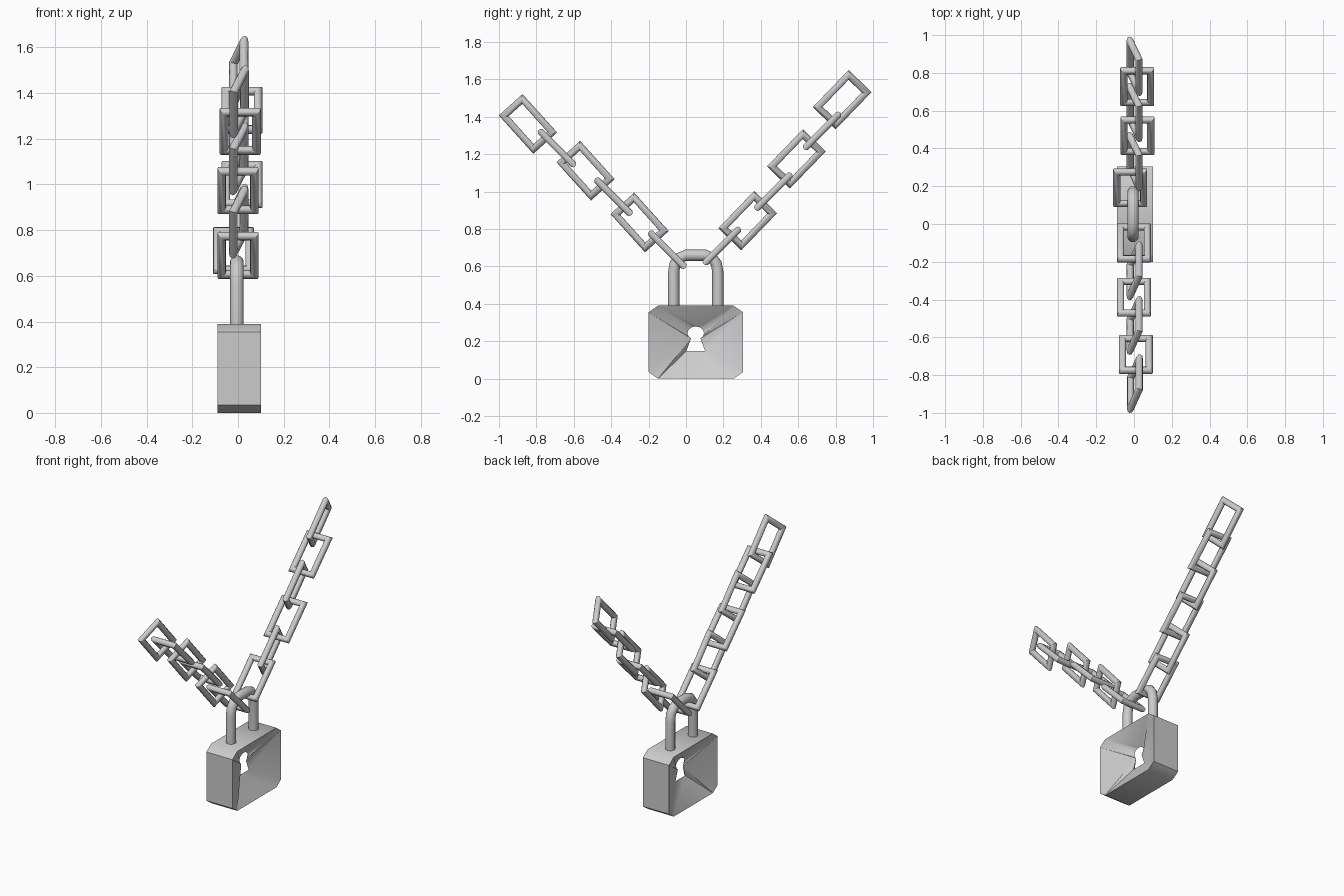
import bpy, bmesh
from math import sin, cos, pi, radians, atan2
from mathutils import Vector, Matrix

if "Cube" in bpy.data.objects:
    bpy.data.objects.remove(bpy.data.objects["Cube"])


def finish(name, bm, angle):
    bmesh.ops.recalc_face_normals(bm, faces=bm.faces)
    me = bpy.data.meshes.new(name)
    bm.to_mesh(me)
    bm.free()
    ob = bpy.data.objects.new(name, me)
    bpy.context.collection.objects.link(ob)
    bpy.ops.object.select_all(action='DESELECT')
    bpy.context.view_layer.objects.active = ob
    ob.select_set(True)
    bpy.ops.object.shade_smooth_by_angle(angle=radians(angle))
    return ob


# Lock body: chamfered block whose two faces sink to a see-through keyhole
outline = [(0.305, 0.035), (0.305, 0.355), (0.255, 0.39), (-0.15, 0.39),
           (-0.2, 0.355), (-0.2, 0.035), (-0.15, 0), (0.255, 0)]
keyhole = [(0.052 + 0.044 * cos(a), 0.244 + 0.035 * sin(a))
           for a in (radians(-55 + 290 * i / 12) for i in range(13))]
keyhole += [(0.002, 0.148), (0.102, 0.148)]


def angle_of(p):
    return atan2(p[1] - 0.2, p[0] - 0.052)


def nearest_corner(p):
    return min(range(8), key=lambda j: abs(
        (angle_of(p) - angle_of(outline[j]) + pi) % (2 * pi) - pi))


bm = bmesh.new()
faces_x = [[bm.verts.new((x, y, z)) for y, z in outline] for x in (0.1, -0.09)]
hole = [bm.verts.new((0.005, y, z)) for y, z in keyhole]
for i in range(8):
    j = (i + 1) % 8
    bm.faces.new((faces_x[0][i], faces_x[0][j], faces_x[1][j], faces_x[1][i]))
for rim in faces_x:
    for a in range(len(hole)):
        b = (a + 1) % len(hole)
        oa, ob_ = nearest_corner(keyhole[a]), nearest_corner(keyhole[b])
        steps = (ob_ - oa) % 8
        # fan between neighbouring corners, then close with one triangle
        for s in range(steps):
            bm.faces.new((hole[a], rim[(oa + s) % 8], rim[(oa + s + 1) % 8]))
        bm.faces.new((hole[a], rim[ob_], hole[b]))
finish("lock_body", bm, 35)

# Shackle: round bar swept along an arch
path = [(-0.066, 0.37), (-0.066, 0.57), (-0.058, 0.615), (-0.035, 0.645), (0.0, 0.66),
        (0.104, 0.66), (0.139, 0.645), (0.162, 0.615), (0.17, 0.57), (0.17, 0.37)]
bm = bmesh.new()
rings = []
for i, p in enumerate(path):
    q, r = path[max(i - 1, 0)], path[min(i + 1, len(path) - 1)]
    t = Vector((0, r[0] - q[0], r[1] - q[1])).normalized()
    n = Vector((0, -t.z, t.y))
    rings.append([bm.verts.new(Vector((-0.005, *p)) + 0.03 * (
        cos(2 * pi * k / 16) * n + sin(2 * pi * k / 16) * Vector((1, 0, 0))))
        for k in range(16)])
for A, B in zip(rings, rings[1:]):
    for k in range(16):
        m = (k + 1) % 16
        bm.faces.new((A[k], A[m], B[m], B[k]))
bm.faces.new(rings[0])
bm.faces.new(rings[-1])
finish("shackle", bm, 40)


# Chain link: rectangular frame of round bar with mitred corners
def link(name, centre, tilt, twist, length=0.276, width=0.18, r=0.019, n=10):
    c, s = cos(radians(tilt)), sin(radians(tilt))
    long = Vector((0, c, s))
    side = cos(radians(twist)) * Vector((0, -s, c)) + sin(radians(twist)) * Vector((1, 0, 0))
    up = long.cross(side)
    bm = bmesh.new()
    rings = []
    for sx, sy in ((1, 1), (-1, 1), (-1, -1), (1, -1)):
        ring = []
        for k in range(n):
            o, h = r * cos(2 * pi * k / n), r * sin(2 * pi * k / n)
            ring.append(bm.verts.new(
                Vector(centre) + long * sx * (length / 2 - r + o)
                + side * sy * (width / 2 - r + o) + up * h))
        rings.append(ring)
    for i in range(4):
        A, B = rings[i], rings[(i + 1) % 4]
        for k in range(n):
            m = (k + 1) % n
            bm.faces.new((A[k], A[m], B[m], B[k]))
    finish(name, bm, 45)


# Two chains, listed from the outer end inwards; links alternate in twist
chains = {
    "right": (46, [(0.003, 0.835, 1.492), (0.017, 0.727, 1.325), (0.003, 0.59, 1.175),
                   (0.018, 0.467, 1.0), (0.003, 0.33, 0.845), (-0.02, 0.192, 0.71)]),
    "left": (-48, [(0.005, -0.845, 1.362), (0.01, -0.69, 1.233), (0.003, -0.537, 1.112),
                   (0.0, -0.388, 0.973), (0.003, -0.248, 0.835), (0.0, -0.1, 0.69)]),
}
for side_name, (tilt, centres) in chains.items():
    for i, centre in enumerate(centres):
        link(f"chain_link_{side_name}_{i + 1}", centre,
             tilt if i % 2 == 0 else (45 if tilt > 0 else -45),
             90 if i % 2 else 19)
